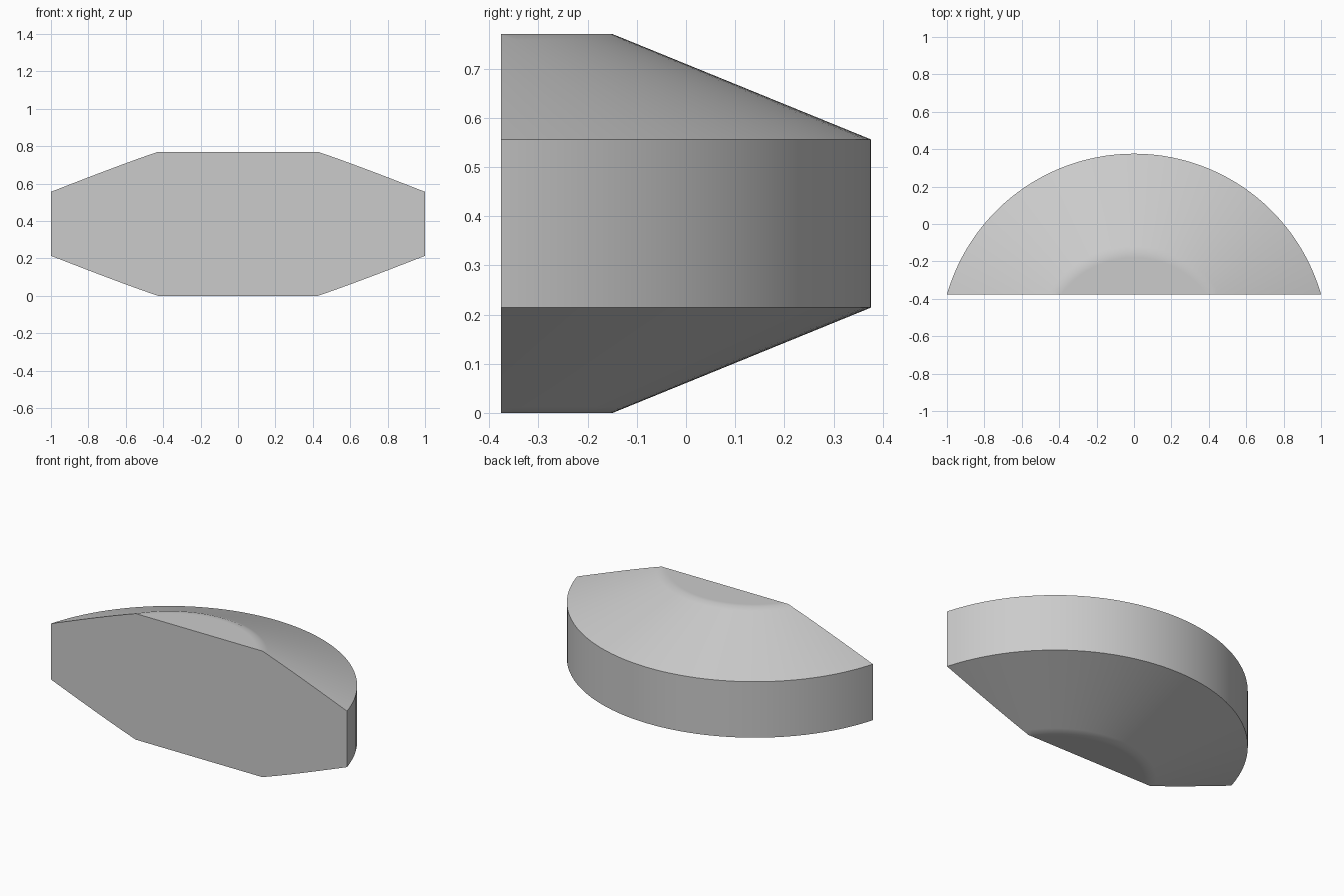
import bpy, bmesh, math
from mathutils import Vector

old = bpy.data.objects.get("Cube")
if old:
    bpy.data.objects.remove(old, do_unlink=True)

# Main dimensions
RIM, FLAT = 1.041, 0.516
AXIS_Y, CUT_Y = -0.665, -0.376
HEIGHT, WALL_LOW = 0.77, 0.214
SEGMENTS = 128

# Half profile of the lower side; narrow guard rings keep the shading soft at the flat
slope = WALL_LOW / (RIM - FLAT)
guard = 0.03
lower = [(0, 0), (FLAT - guard, 0), (FLAT, 0),
         (FLAT + guard, guard * slope), (RIM, WALL_LOW)]
profile = lower + [(r, HEIGHT - z) for r, z in reversed(lower)]

# Revolve the profile into a bevelled disc
bm = bmesh.new()
verts = [bm.verts.new((r, AXIS_Y, z)) for r, z in profile]
edges = [bm.edges.new(pair) for pair in zip(verts, verts[1:])]
bmesh.ops.spin(bm, geom=verts + edges, cent=(0, AXIS_Y, 0), axis=(0, 0, 1),
               angle=math.tau, steps=SEGMENTS)
bmesh.ops.remove_doubles(bm, verts=bm.verts, dist=0.0001)

# Slice off everything in front of the flat front and close it
cut = bmesh.ops.bisect_plane(bm, geom=bm.verts[:] + bm.edges[:] + bm.faces[:],
                             plane_co=Vector((0, CUT_Y, 0)), plane_no=(0, 1, 0),
                             clear_inner=True)
rim = [e for e in cut["geom_cut"] if isinstance(e, bmesh.types.BMEdge)]
bmesh.ops.contextual_create(bm, geom=rim)
bmesh.ops.recalc_face_normals(bm, faces=bm.faces)

mesh = bpy.data.meshes.new("disc_segment")
bm.to_mesh(mesh)
bm.free()
segment = bpy.data.objects.new("disc_segment", mesh)
bpy.context.collection.objects.link(segment)

# Plain grey material
grey = bpy.data.materials.new("light_grey")
grey.use_nodes = True
colour = (0.6, 0.6, 0.6, 1)
grey.diffuse_color = colour
grey.node_tree.nodes["Principled BSDF"].inputs["Base Color"].default_value = colour
mesh.materials.append(grey)

# Smooth round surfaces, sharp rim and cut edges
bpy.ops.object.select_all(action="DESELECT")
segment.select_set(True)
bpy.context.view_layer.objects.active = segment
bpy.ops.object.shade_smooth_by_angle(angle=math.radians(30))
